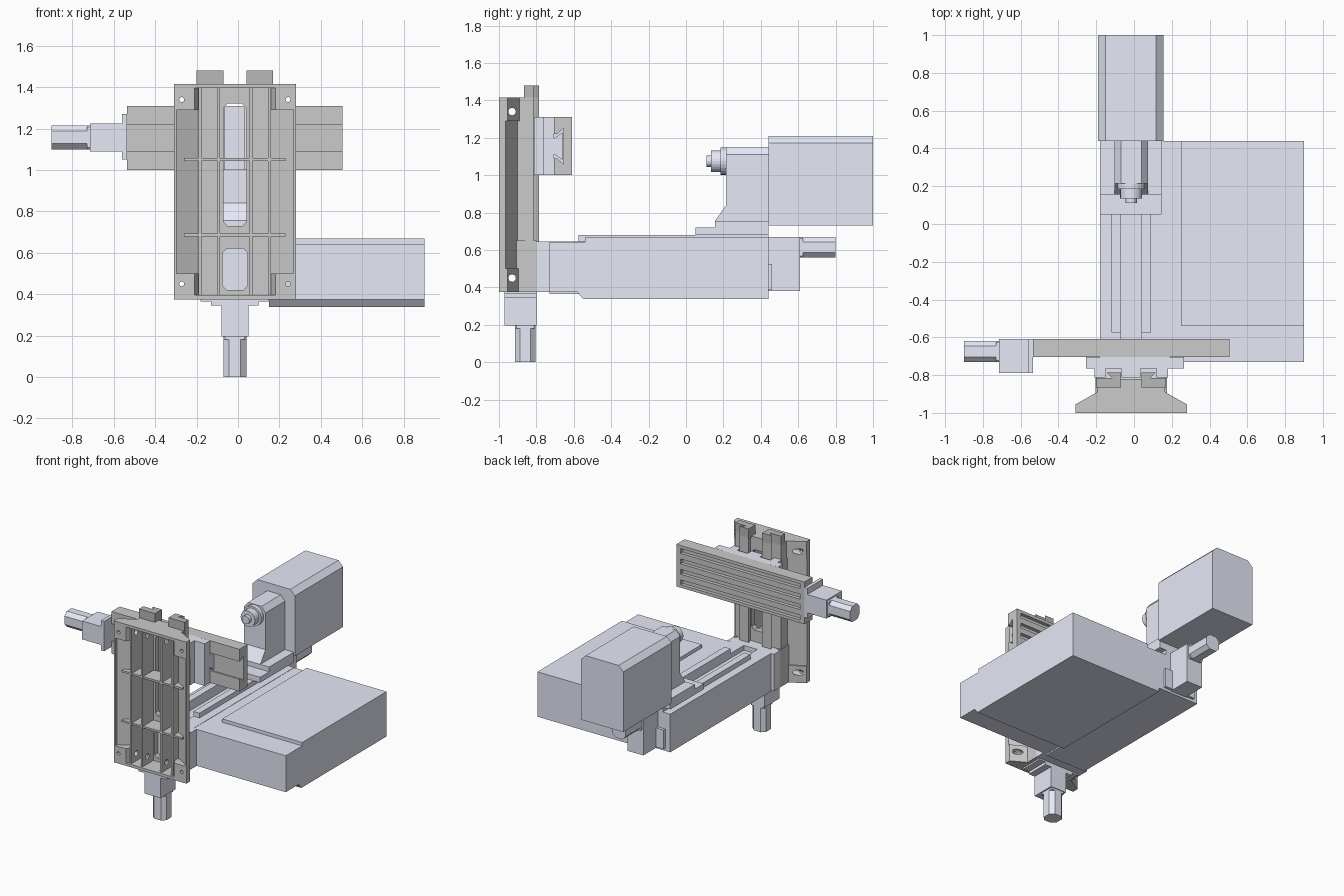
import bpy, bmesh, math
from mathutils import Matrix, Vector

if "Cube" in bpy.data.objects:
    bpy.data.objects.remove(bpy.data.objects["Cube"])

CX = -0.015  # machine centre line


def material(name, rgb):
    m = bpy.data.materials.new(name)
    m.diffuse_color = (*rgb, 1)
    m.use_nodes = True
    m.node_tree.nodes["Principled BSDF"].inputs["Base Color"].default_value = m.diffuse_color
    return m


BLUE = material("pale_blue", (0.79, 0.82, 0.93))
DARK = material("dark_grey", (0.48, 0.48, 0.48))


def finish(name, bm, mat=None):
    bmesh.ops.recalc_face_normals(bm, faces=bm.faces)
    me = bpy.data.meshes.new(name)
    bm.to_mesh(me)
    bm.free()
    ob = bpy.data.objects.new(name, me)
    bpy.context.collection.objects.link(ob)
    if mat:
        me.materials.append(mat)
    return ob


def add_prism(bm, pts, axis, a, b):
    """Extrude a closed profile along an axis from a to b."""
    def place(p, t):
        u, v = p
        return {"x": (t, u, v), "y": (u, t, v), "z": (u, v, t)}[axis]
    lo = [bm.verts.new(place(p, a)) for p in pts]
    hi = [bm.verts.new(place(p, b)) for p in pts]
    bm.faces.new(lo)
    bm.faces.new(hi)
    n = len(pts)
    for i in range(n):
        j = (i + 1) % n
        bm.faces.new((lo[i], lo[j], hi[j], hi[i]))


def prism(name, pts, axis, a, b, mat=None):
    bm = bmesh.new()
    add_prism(bm, pts, axis, a, b)
    return finish(name, bm, mat)


def rect(u0, u1, v0, v1, c=0):
    if not c:
        return [(u0, v0), (u1, v0), (u1, v1), (u0, v1)]
    return [(u0 + c, v0), (u1 - c, v0), (u1, v0 + c), (u1, v1 - c),
            (u1 - c, v1), (u0 + c, v1), (u0, v1 - c), (u0, v0 + c)]


def circle(u, v, r, n=16):
    return [(u + r * math.cos(2 * math.pi * i / n), v + r * math.sin(2 * math.pi * i / n)) for i in range(n)]


def box(name, x0, x1, y0, y1, z0, z1, mat=None):
    return prism(name, rect(x0, x1, y0, y1), "z", z0, z1, mat)


def cut(targets, cutters):
    """Subtract a list of (profile, axis, a, b) from every target."""
    bm = bmesh.new()
    for c in cutters:
        add_prism(bm, *c)
    tool = finish("cutter", bm)
    tool.hide_render = True
    for ob in targets:
        mod = ob.modifiers.new("cut", "BOOLEAN")
        mod.operation, mod.solver, mod.object = "DIFFERENCE", "EXACT", tool
        bpy.context.view_layer.objects.active = ob
        bpy.ops.object.modifier_apply(modifier=mod.name)
    bpy.data.objects.remove(tool)


def flip(pts):
    return [(2 * CX - x, y) for x, y in pts]


# --- Column: ribbed open-front casting ---
cap = [(-0.31, -1), (-0.31, -0.955), (-0.195, -0.89), (-0.195, -0.82)]
cap = cap + flip(cap)[::-1]
column = [prism("column_cap_top", cap, "z", 1.395, 1.415),
          prism("column_cap_bottom", cap, "z", 0.375, 0.395)]
back = box("column_back_plate", -0.195, 0.165, -0.86, -0.82, 0.39, 1.40)
cut([back], [(rect(-0.07, 0.04, 0.73, 1.32, 0.02), "y", -0.9, -0.8),
             (rect(-0.075, 0.045, 0.42, 0.62, 0.02), "y", -0.9, -0.8)])
pad = [(-0.31, -0.99), (-0.31, -0.955), (-0.195, -0.89), (-0.18, -0.89), (-0.18, -0.925)]
sheet = [(-0.31, -1), (-0.31, -0.965), (-0.195, -0.9), (-0.195, -0.85),
         (-0.18, -0.85), (-0.18, -0.915), (-0.298, -0.98), (-0.298, -1)]
for side, f in (("left", lambda p: p), ("right", flip)):
    column.append(prism(f"column_side_{side}", f(sheet), "z", 0.39, 1.40))
    for end, z0, z1 in (("top", 1.29, 1.40), ("bottom", 0.39, 0.50)):
        p = [(-0.31, -1), (-0.31, -0.955), (-0.195, -0.89), (-0.18, -0.89), (-0.18, -0.94), (-0.21, -1)]
        column.append(prism(f"corner_pad_{side}_{end}", f(p), "z", z0, z1))
    for i, x in enumerate((-0.19, -0.1)):
        column.append(prism(f"column_rib_{side}_{i}", f(rect(x, x + 0.014, -0.985, -0.85)), "z", 0.39, 1.40))
web = [(-0.26, -0.98), (-0.26, -0.945), (-0.19, -0.9), (-0.19, -0.85)]
for z in (0.685, 1.05):
    prism(f"column_web_{z}", web + flip(web)[::-1], "z", z - 0.007, z + 0.007)
holes = [(circle(-0.93, z, 0.02), "x", -0.5, 0.5) for z in (0.45, 1.34)]
holes += [(circle(CX + s * 0.257, z, 0.012), "y", -1.1, -0.8) for s in (-1, 1) for z in (0.45, 1.34)]
for h in holes:
    cut(column, [h])
for s, x0, x1 in (("left", -0.205, -0.185), ("right", 0.155, 0.175)):
    box(f"column_foot_{s}", x0, x1, -0.91, -0.80, 0.375, 0.65)

# --- Vertical dovetail rails with dark stops ---
dovetail = [(-0.2, -0.86), (-0.09, -0.86), (-0.07, -0.785), (-0.145, -0.785), (-0.115, -0.815), (-0.2, -0.815)]
for s, f in (("left", lambda p: p), ("right", flip)):
    prism(f"column_rail_{s}", f(dovetail), "z", 0.645, 1.415)
    stop = [(-0.2, -0.865), (-0.07, -0.865), (-0.07, -0.785), (-0.145, -0.785), (-0.115, -0.815), (-0.2, -0.815)]
    prism(f"rail_stop_{s}", f(stop), "z", 1.405, 1.48, DARK)

# --- Cross saddle and table ---
box("saddle_inner", -0.18, 0.19, -0.765, -0.705, 1.0, 1.31, BLUE)
box("saddle_plate", -0.255, 0.265, -0.765, -0.706, 1.0, 1.31, BLUE)
# Saddle jaws closing on the column rails
for x0, x1 in ((-0.21, -0.15), (-0.065, 0.035), (0.12, 0.18)):
    box("saddle_jaw", x0, x1, -0.812, -0.765, 1.0, 1.31, BLUE)
prism("saddle_dovetail", [(-0.72, 1.11), (-0.7, 1.11), (-0.66, 1.08), (-0.66, 1.23), (-0.7, 1.2), (-0.72, 1.2)],
      "x", -0.255, 0.265, BLUE)
section = [(-0.705, 1.0), (-0.61, 1.0), (-0.61, 1.31), (-0.705, 1.31), (-0.705, 1.22),
           (-0.69, 1.22), (-0.655, 1.25), (-0.655, 1.06), (-0.69, 1.09), (-0.705, 1.09)]
table = prism("cross_table", section, "x", -0.535, 0.505)
cut([table], [(rect(-0.635, -0.59, z - 0.018, z + 0.018), "x", -0.5, 0.47)
              for z in (1.04, 1.117, 1.193, 1.27)])


# --- Three feed drives: gear block, neck and octagonal motor ---
def drive(name, axis, block, motor, b0, b1, m1):
    prism(f"{name}_block", rect(*block), axis, b0, b1, BLUE)
    prism(f"{name}_motor", rect(*motor, 0.027), axis, b1, m1, BLUE)
    u0, u1, v0, v1 = motor
    t = b1 + 0.015 * (1 if m1 > b1 else -1)
    prism(f"{name}_neck", rect(u0, u1, v0, v1, 0.008), axis, b1, t, BLUE)


drive("table_drive", "x", (-0.79, -0.61, 1.09, 1.225), (-0.73, -0.62, 1.10, 1.215), -0.535, -0.715, -0.9)
box("table_drive_flange", -0.56, -0.535, -0.79, -0.61, 1.05, 1.27, BLUE)
drive("column_drive", "z", (-0.08, 0.05, -0.97, -0.80), (-0.07, 0.04, -0.915, -0.805), 0.365, 0.195, 0)
box("column_drive_flange", -0.13, 0.10, -0.97, -0.80, 0.345, 0.365, BLUE)
box("column_drive_plate", -0.18, 0.15, -0.97, -0.80, 0.364, 0.376, BLUE)
drive("bed_drive", "y", (-0.08, 0.05, 0.38, 0.67), (-0.07, 0.04, 0.56, 0.67), 0.44, 0.61, 0.8)
box("bed_drive_flange", -0.14, 0.11, 0.44, 0.46, 0.385, 0.525, BLUE)

# --- Bed with centre channel and slide rails ---
bed = [(-0.18, 0.365), (0.15, 0.365), (0.15, 0.645), (0.04, 0.645), (0.04, 0.61),
       (-0.07, 0.61), (-0.07, 0.645), (-0.18, 0.645)]
prism("bed", bed, "y", -0.73, 0.44, BLUE)
box("column_mount", -0.205, 0.175, -0.82, -0.73, 0.375, 0.645, BLUE)
for x0, x1, s in ((-0.12, -0.07, "left"), (0.04, 0.09, "right")):
    box(f"bed_rail_{s}", x0, x1, -0.575, 0.44, 0.64, 0.68, BLUE)

# --- Side cabinet: stepped bottom and raised lid ---
prism("cabinet", [(-0.73, 0.375), (-0.58, 0.375), (-0.55, 0.338), (0.44, 0.338), (0.44, 0.643), (-0.73, 0.643)],
      "x", 0.15, 0.9, BLUE)
box("cabinet_lid", 0.25, 0.9, -0.54, 0.44, 0.64, 0.668, BLUE)

# --- Headstock, motor housing and spindle ---
box("head_slide_lower", -0.18, 0.145, 0.05, 0.44, 0.68, 0.72, BLUE)
box("head_slide_upper", -0.18, 0.145, 0.155, 0.44, 0.72, 0.755, BLUE)
head = [(-0.103, 0.755), (0.073, 0.755), (0.073, 1.11), (0.04, 1.15), (-0.07, 1.15), (-0.103, 1.11)]
prism("headstock", head, "y", 0.215, 0.44, BLUE)
prism("head_foot", [(0.155, 0.755), (0.215, 0.84), (0.215, 0.755)], "x", -0.103, 0.073, BLUE)
motor = [(-0.19, 0.73), (0.155, 0.73), (0.155, 1.172), (0.117, 1.21), (-0.152, 1.21), (-0.19, 1.172)]
prism("motor_housing", motor, "y", 0.44, 1.0, BLUE)
for name, r, y0, y1 in (("spindle_boss", 0.073, 0.185, 0.22), ("spindle_collar", 0.058, 0.135, 0.19),
                        ("spindle_nose", 0.03, 0.11, 0.14)):
    prism(name, circle(CX, 1.075, r, 24), "y", y0, y1, BLUE)
